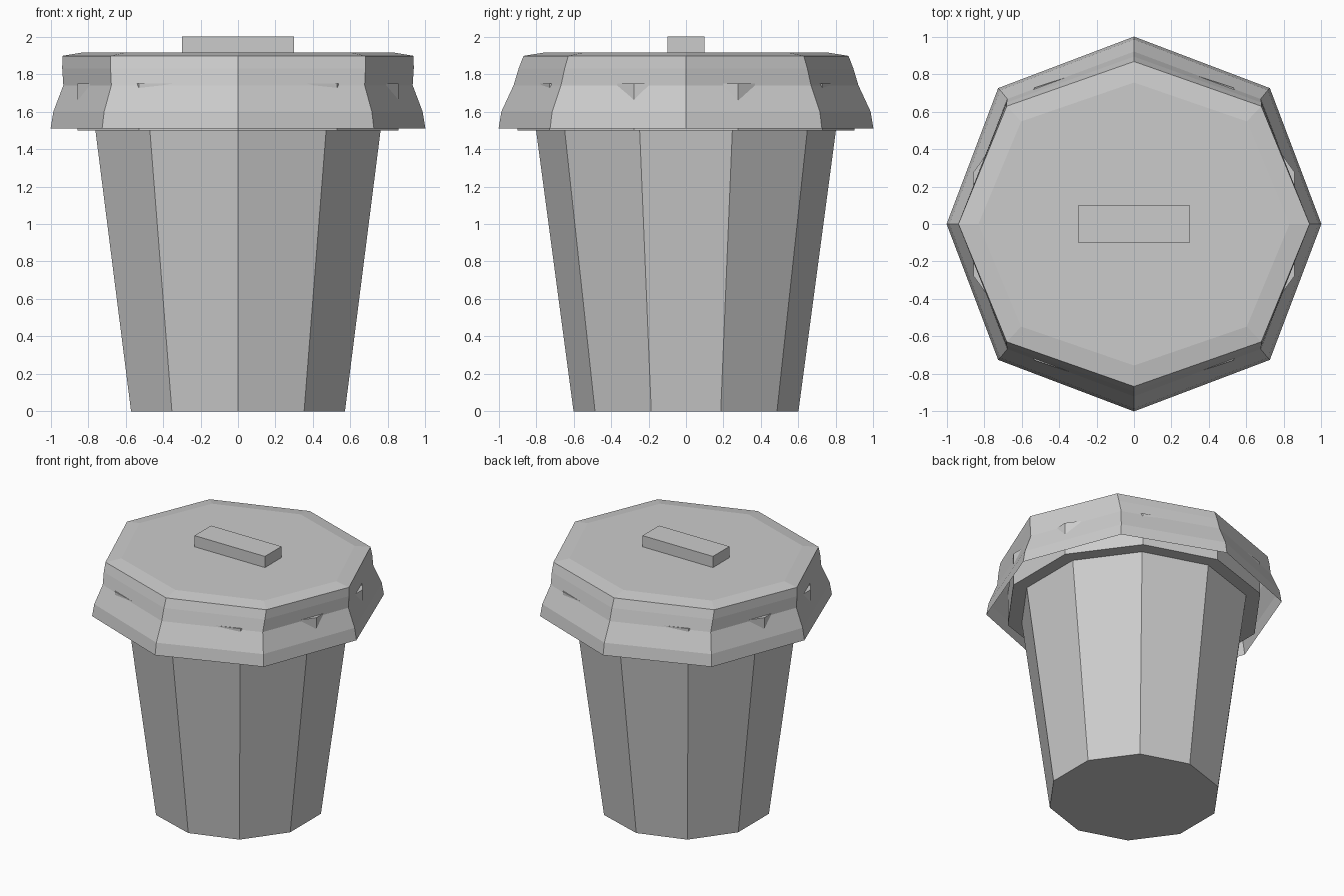
import bpy, bmesh
from math import cos, sin, pi

if "Cube" in bpy.data.objects:
    bpy.data.objects.remove(bpy.data.objects["Cube"])


def loft(name, rings, cap_bottom=True):
    """Join equal-sized rings of points into a flat-faced shell with a closed top."""
    bm = bmesh.new()
    loops = [[bm.verts.new(p) for p in ring] for ring in rings]
    n = len(loops[0])
    for lo, hi in zip(loops, loops[1:]):
        for i in range(n):
            j = (i + 1) % n
            bm.faces.new((lo[i], lo[j], hi[j], hi[i]))
    bm.faces.new(loops[-1])
    if cap_bottom:
        bm.faces.new(loops[0][::-1])
    mesh = bpy.data.meshes.new(name)
    bm.to_mesh(mesh)
    bm.free()
    obj = bpy.data.objects.new(name, mesh)
    bpy.context.collection.objects.link(obj)
    return obj


# Ten-sided tapered bin with a wider rim tucked under the lid
def decagon(r, z):
    return [(r * cos(pi / 2 + i * pi / 5), r * sin(pi / 2 + i * pi / 5), z)
            for i in range(10)]


loft("bin_body", [decagon(r, z) for r, z in
                  [(0.6, 0), (0.8, 1.5), (0.9, 1.5), (0.9, 1.75)]])

# Eight-sided lid, open below, squeezed slightly in y towards the top
D = 0.725
OCTAGON = [(1, 0), (D, D), (0, 1), (-D, D), (-1, 0), (-D, -D), (0, -1), (D, -D)]
LID = [(1, 1, 1.51), (0.985, 0.985, 1.6), (0.932, 0.92, 1.74),
       (0.938, 0.893, 1.83), (0.937, 0.867, 1.897), (0.83, 0.755, 1.915)]
loft("lid", [[(x * sx, y * sy, z) for x, y in OCTAGON] for sx, sy, z in LID],
     cap_bottom=False)

# Block handle on the lid
bpy.ops.mesh.primitive_cube_add(size=1, location=(0, 0, 1.955))
handle = bpy.context.object
handle.name = "lid_handle"
handle.scale = (0.595, 0.2, 0.09)
